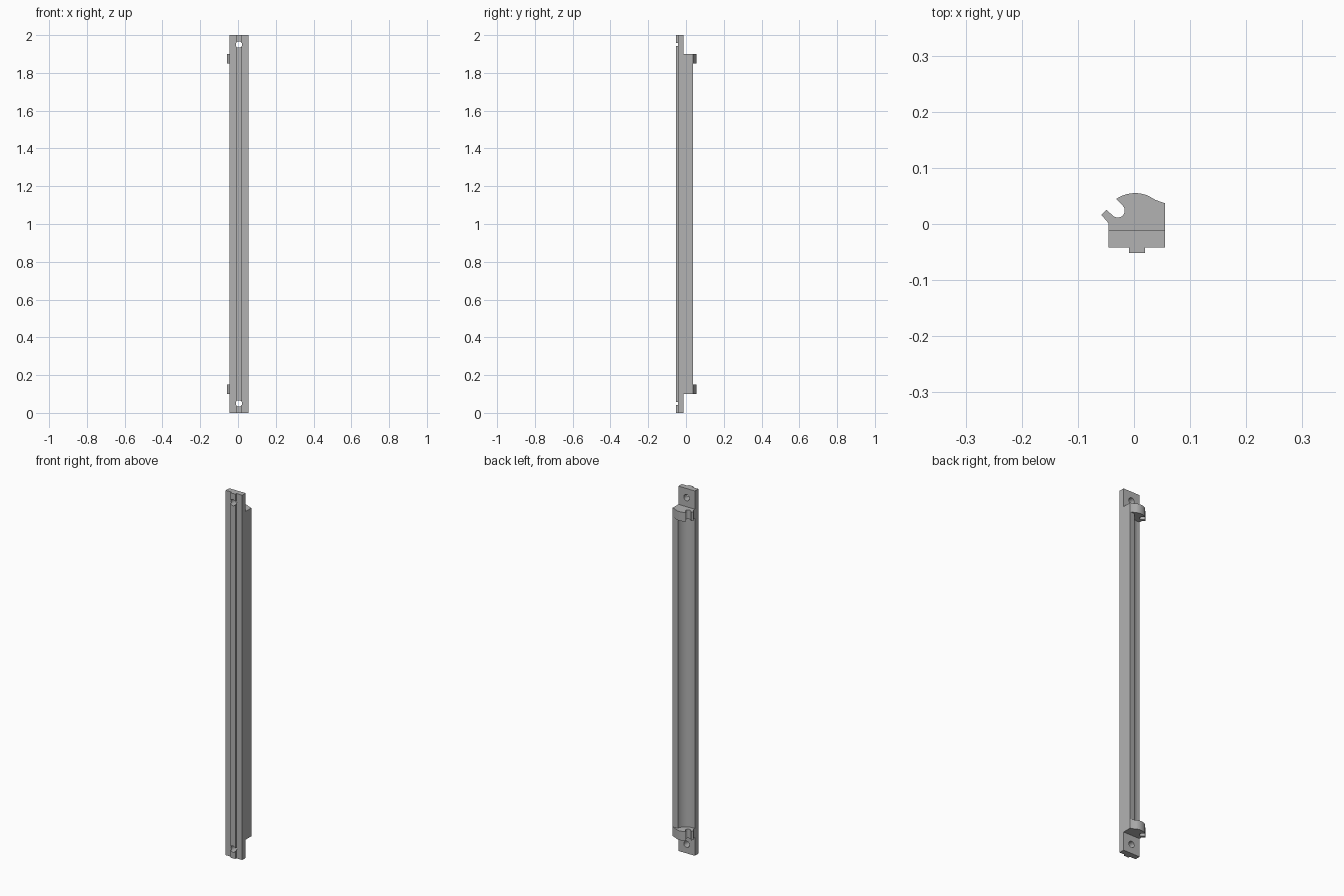
import bpy, bmesh, math

old = bpy.data.objects.get("Cube")
if old:
    bpy.data.objects.remove(old, do_unlink=True)

grey = bpy.data.materials.new("plain grey")
grey.use_nodes = True
colour = (0.45, 0.45, 0.45, 1)
grey.diffuse_color = colour
grey.node_tree.nodes["Principled BSDF"].inputs["Base Color"].default_value = colour


def arc(cx, cy, r, start, end, n):
    """Points on an arc, angles in degrees."""
    angles = [math.radians(start + (end - start) * i / n) for i in range(n + 1)]
    return [(cx + r * math.cos(a), cy + r * math.sin(a)) for a in angles]


def extrude(name, profile, z0, z1):
    """Upright prism from a plan outline."""
    bm = bmesh.new()
    face = bm.faces.new([bm.verts.new((x, y, z0)) for x, y in profile])
    made = bmesh.ops.extrude_face_region(bm, geom=[face])["geom"]
    top = [v for v in made if isinstance(v, bmesh.types.BMVert)]
    bmesh.ops.translate(bm, verts=top, vec=(0, 0, z1 - z0))
    bmesh.ops.recalc_face_normals(bm, faces=bm.faces)
    mesh = bpy.data.meshes.new(name)
    bm.to_mesh(mesh)
    bm.free()
    mesh.materials.append(grey)
    obj = bpy.data.objects.new(name, mesh)
    bpy.context.collection.objects.link(obj)
    return obj


def activate(obj):
    bpy.ops.object.select_all(action="DESELECT")
    obj.select_set(True)
    bpy.context.view_layer.objects.active = obj


RIGHT, LEFT, BACK, FRONT = -0.045, 0.055, -0.012, -0.042

# Full-length mounting plate with a front ridge
plate = extrude("mounting_plate", [
    (RIGHT, BACK), (RIGHT, FRONT), (-0.009, FRONT), (-0.009, -0.052),
    (0.02, -0.052), (0.02, FRONT), (LEFT, FRONT), (LEFT, BACK)], 0, 2)

# Screw holes near both ends
for z in (0.05, 1.95):
    bpy.ops.mesh.primitive_cylinder_add(
        vertices=32, radius=0.017, depth=0.2,
        location=(0.005, -0.03, z), rotation=(math.pi / 2, 0, 0))
    cutter = bpy.context.object
    cutter.hide_render = True
    activate(plate)
    mod = plate.modifiers.new("screw_hole", "BOOLEAN")
    mod.operation = "DIFFERENCE"
    mod.solver = "EXACT"
    mod.object = cutter
    bpy.ops.object.modifier_apply(modifier=mod.name)
    bpy.data.objects.remove(cutter, do_unlink=True)

# Long body with a concave trough
trough = extrude("trough_body",
                 [(LEFT, BACK), (LEFT, 0.037)]
                 + arc(-0.03, 0.045, 0.0568, -11, -85, 16)
                 + [(-0.03, BACK)], 0.14, 1.86)

# Snap clips with an open round socket
clip_outline = ([(LEFT, BACK), (LEFT, 0.037), (0.038, 0.043)]
                + arc(0.002, -0.005, 0.06, 66, 124, 12)
                + arc(-0.029, 0.024, 0.0125, 45, -135, 16)
                + [(-0.049, 0.025), (-0.058, 0.016), (RIGHT, 0.001), (RIGHT, BACK)])
clips = [extrude("lower_clip", clip_outline, 0.1, 0.15),
         extrude("upper_clip", clip_outline, 1.85, 1.9)]

for part in [plate, trough] + clips:
    activate(part)
    bpy.ops.object.shade_smooth_by_angle(angle=math.radians(25))
